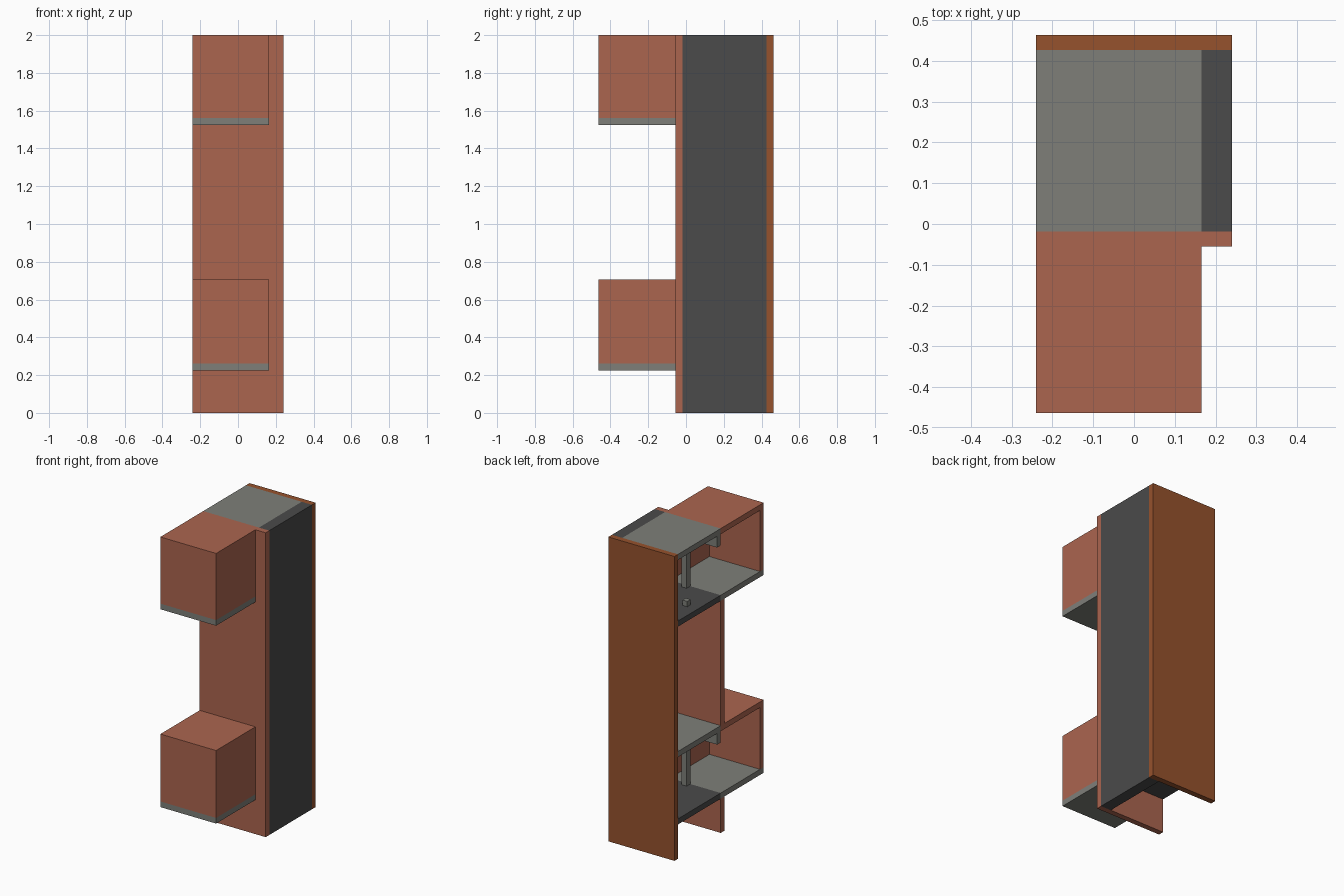
import bpy

cube = bpy.data.objects.get("Cube")
if cube:
    bpy.data.objects.remove(cube, do_unlink=True)


def material(name, rgb):
    m = bpy.data.materials.new(name)
    m.use_nodes = True
    m.diffuse_color = (*rgb, 1)
    m.node_tree.nodes["Principled BSDF"].inputs["Base Color"].default_value = (*rgb, 1)
    return m


CLAY = material("clay_red", (0.407, 0.130, 0.078))
BROWN = material("wood_brown", (0.305, 0.084, 0.026))
GREY = material("light_grey", (0.209, 0.212, 0.191))
DARK = material("dark_grey", (0.069, 0.069, 0.069))


def block(name, mat, x, y, z):
    """Axis-aligned box given by its (min, max) range on each axis."""
    bpy.ops.mesh.primitive_cube_add(size=1, location=[sum(r) / 2 for r in (x, y, z)])
    ob = bpy.context.object
    ob.name = name
    ob.scale = [r[1] - r[0] for r in (x, y, z)]
    bpy.ops.object.transform_apply(location=False, rotation=False, scale=True)
    ob.data.materials.append(mat)
    return ob


T = 0.037                       # panel thickness
LEFT, INNER, RIGHT = -0.24, 0.165, 0.24
FRONT, FACE, BACK = -0.463, -0.055, 0.463
IN_FRONT, IN_BACK = FACE + T, BACK - T
HEIGHT = 2.0
WIDE = (LEFT, INNER)
DEPTH = (IN_FRONT, IN_BACK)
BAYS = {"lower": (0.225, 0.705), "upper": (1.525, HEIGHT)}

# Main shell
block("back_panel", BROWN, (LEFT, RIGHT), (IN_BACK, BACK), (0, HEIGHT))
block("side_wall", DARK, (INNER, RIGHT), DEPTH, (0, HEIGHT))
block("front_panel_edge", CLAY, (INNER, RIGHT), (FACE, IN_FRONT), (0, HEIGHT))
block("front_panel_bottom", CLAY, WIDE, (FACE, IN_FRONT), (0, BAYS["lower"][0]))
block("front_panel_middle", CLAY, WIDE, (FACE, IN_FRONT),
      (BAYS["lower"][1], BAYS["upper"][0]))

# Projecting bays, each open on one side, with floor, ceiling and opening frame
for name, (low, high) in BAYS.items():
    floor, ceiling = low + T, high - T
    block(name + "_bay_floor", GREY, WIDE, (FRONT, IN_FRONT), (low, floor))
    block(name + "_bay_roof", CLAY, WIDE, (FRONT, IN_FRONT), (ceiling, high))
    block(name + "_bay_front", CLAY, WIDE, (FRONT, FRONT + T), (floor, ceiling))
    block(name + "_bay_side", CLAY, (INNER - T, INNER), (FRONT + T, IN_FRONT),
          (floor, ceiling))
    block(name + "_room_floor", DARK, WIDE, DEPTH, (low, floor))
    block(name + "_room_ceiling", GREY, WIDE, DEPTH, (ceiling, high))
    frame = (IN_FRONT, IN_FRONT + T)
    block(name + "_header_beam", GREY, WIDE, frame, (ceiling - 2 * T, ceiling))
    block(name + "_post", GREY, (-T / 2, T / 2), frame, (floor, ceiling - 2 * T))

# Small stool on the upper floor
top = BAYS["upper"][0] + T
block("small_stool", GREY, (-0.17, -0.135), (0.195, 0.23), (top, top + 0.035))
